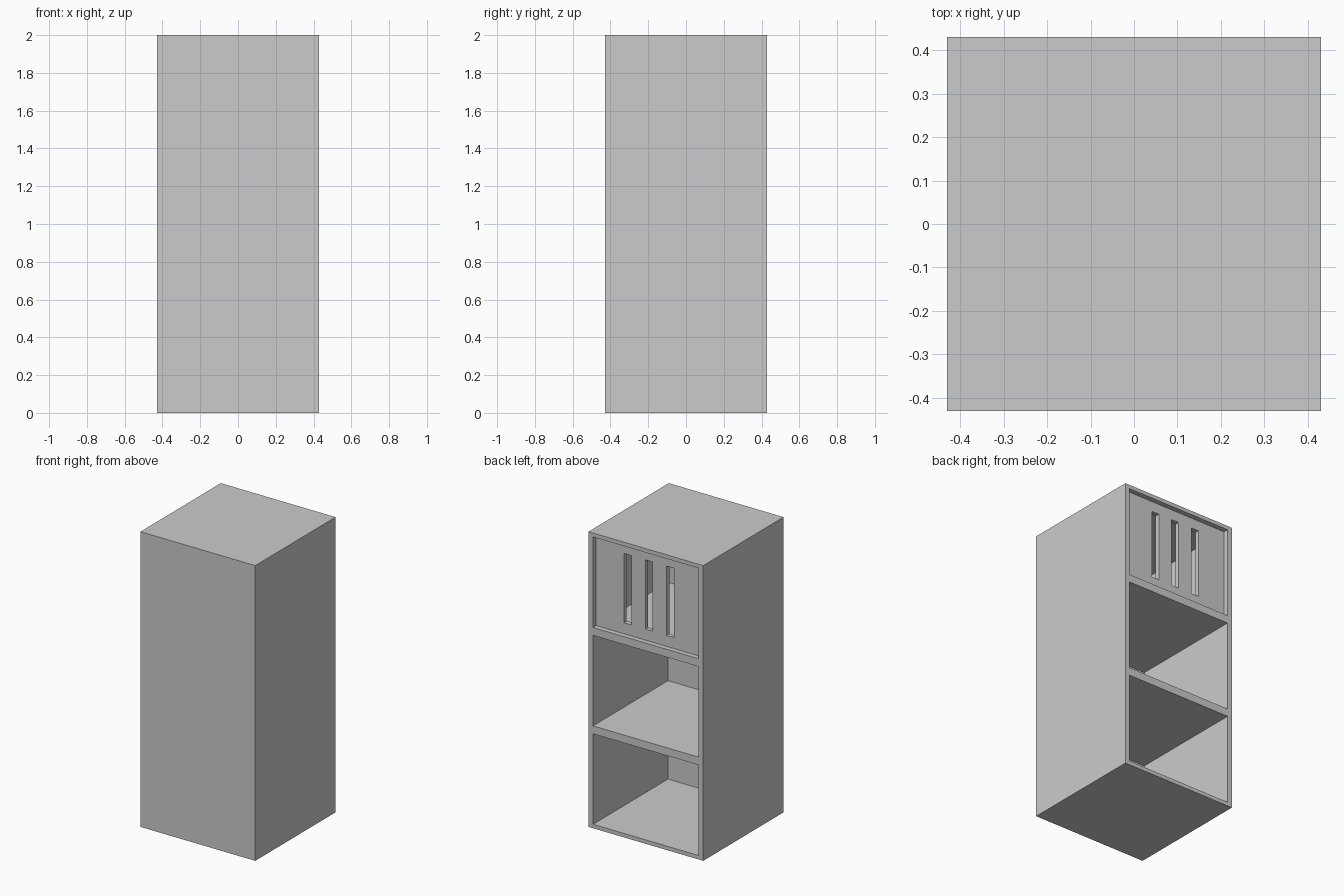
import bpy

if "Cube" in bpy.data.objects:
    bpy.data.objects.remove(bpy.data.objects["Cube"])

W, H = 0.86, 2.0          # footprint and height
HALF = W / 2
CELL = H / 3              # three stacked compartments
WALL_X, WALL_Z = 0.0344, 0.0267
INNER_FRONT = -0.372      # inside face of the front wall
PANEL_OUT, PANEL_IN = 0.396, 0.366


def box(name, x0, x1, y0, y1, z0, z1):
    bpy.ops.mesh.primitive_cube_add(
        size=1, location=((x0 + x1) / 2, (y0 + y1) / 2, (z0 + z1) / 2))
    ob = bpy.context.object
    ob.name = name
    ob.scale = (x1 - x0, y1 - y0, z1 - z0)
    bpy.ops.object.transform_apply(location=True, rotation=True, scale=True)
    return ob


def cut(target, *bounds):
    cutter = box("cutter", *bounds)
    cutter.hide_render = True
    mod = target.modifiers.new("cut", 'BOOLEAN')
    mod.operation = 'DIFFERENCE'
    mod.solver = 'EXACT'
    mod.object = cutter
    bpy.context.view_layer.objects.active = target
    bpy.ops.object.modifier_apply(modifier=mod.name)
    bpy.data.objects.remove(cutter, do_unlink=True)


# Cabinet body
cabinet = box("cabinet", -HALF, HALF, -HALF, HALF, 0, H)
inner = HALF - WALL_X

# Two open compartments at the back
for i in range(2):
    cut(cabinet, -inner, inner, INNER_FRONT, HALF + 0.1,
        i * CELL + WALL_Z, (i + 1) * CELL - WALL_Z)

# Top compartment: hollow behind a recessed panel
z0, z1 = 2 * CELL + WALL_Z, H - WALL_Z
cut(cabinet, -inner, inner, INNER_FRONT, PANEL_IN, z0, z1)
cut(cabinet, -inner, inner, PANEL_OUT, HALF + 0.1, z0, z1)

# Three vertical vent slots through the panel
for x in (-0.16, 0, 0.16):
    cut(cabinet, x - 0.028, x + 0.028, PANEL_IN - 0.05, HALF + 0.1, 1.435, 1.904)
